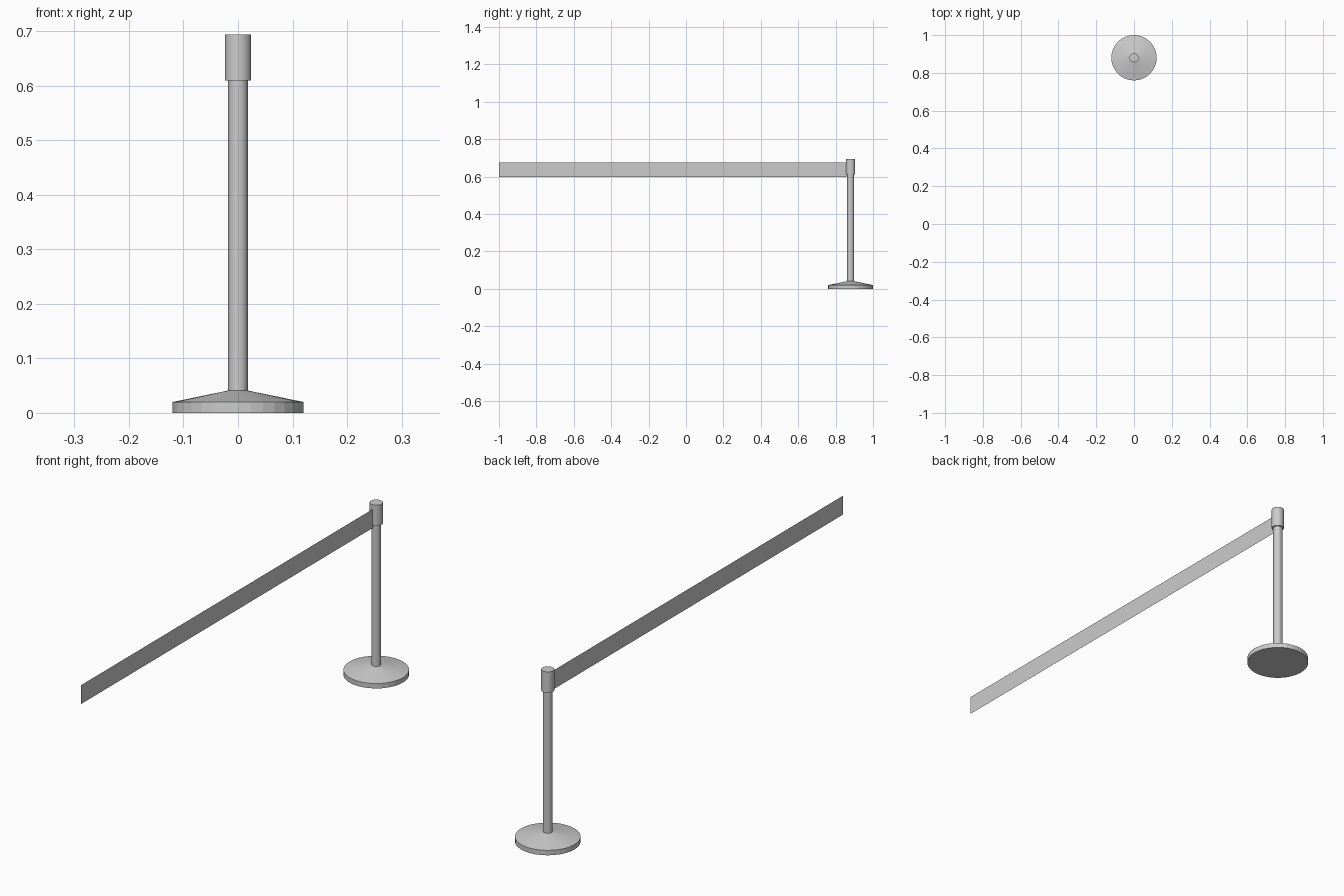
import bpy, bmesh, math

if "Cube" in bpy.data.objects:
    bpy.data.objects.remove(bpy.data.objects["Cube"])

POST_Y = 0.88


def make_object(name, bm):
    mesh = bpy.data.meshes.new(name)
    bm.to_mesh(mesh)
    bm.free()
    obj = bpy.data.objects.new(name, mesh)
    bpy.context.collection.objects.link(obj)
    return obj


def lathe(name, profile, sides=32):
    """Closed turned part from (radius, z) rings, capped at both ends."""
    bm = bmesh.new()
    rings = []
    for r, z in profile:
        rings.append([bm.verts.new((r * math.cos(2 * math.pi * i / sides),
                                    r * math.sin(2 * math.pi * i / sides), z))
                      for i in range(sides)])
    for low, high in zip(rings, rings[1:]):
        for i in range(sides):
            j = (i + 1) % sides
            bm.faces.new((low[i], low[j], high[j], high[i]))
    bm.faces.new(rings[0][::-1])
    bm.faces.new(rings[-1])
    obj = make_object(name, bm)
    obj.location.y = POST_Y
    bpy.ops.object.select_all(action='DESELECT')
    obj.select_set(True)
    bpy.context.view_layer.objects.active = obj
    bpy.ops.object.shade_smooth_by_angle(angle=math.radians(8))
    return obj


# Weighted base, post and belt head turned as one continuous stanchion
lathe("stanchion", [(0.12, 0), (0.12, 0.02), (0.018, 0.041),
                    (0.018, 0.61), (0.024, 0.61), (0.024, 0.694)])

# Thin retractable belt reaching forward from the head
bm = bmesh.new()
bm.faces.new([bm.verts.new((0, y, z)) for y, z in
              ((-1, 0.599), (POST_Y - 0.022, 0.599),
               (POST_Y - 0.022, 0.675), (-1, 0.675))])
make_object("belt", bm)
